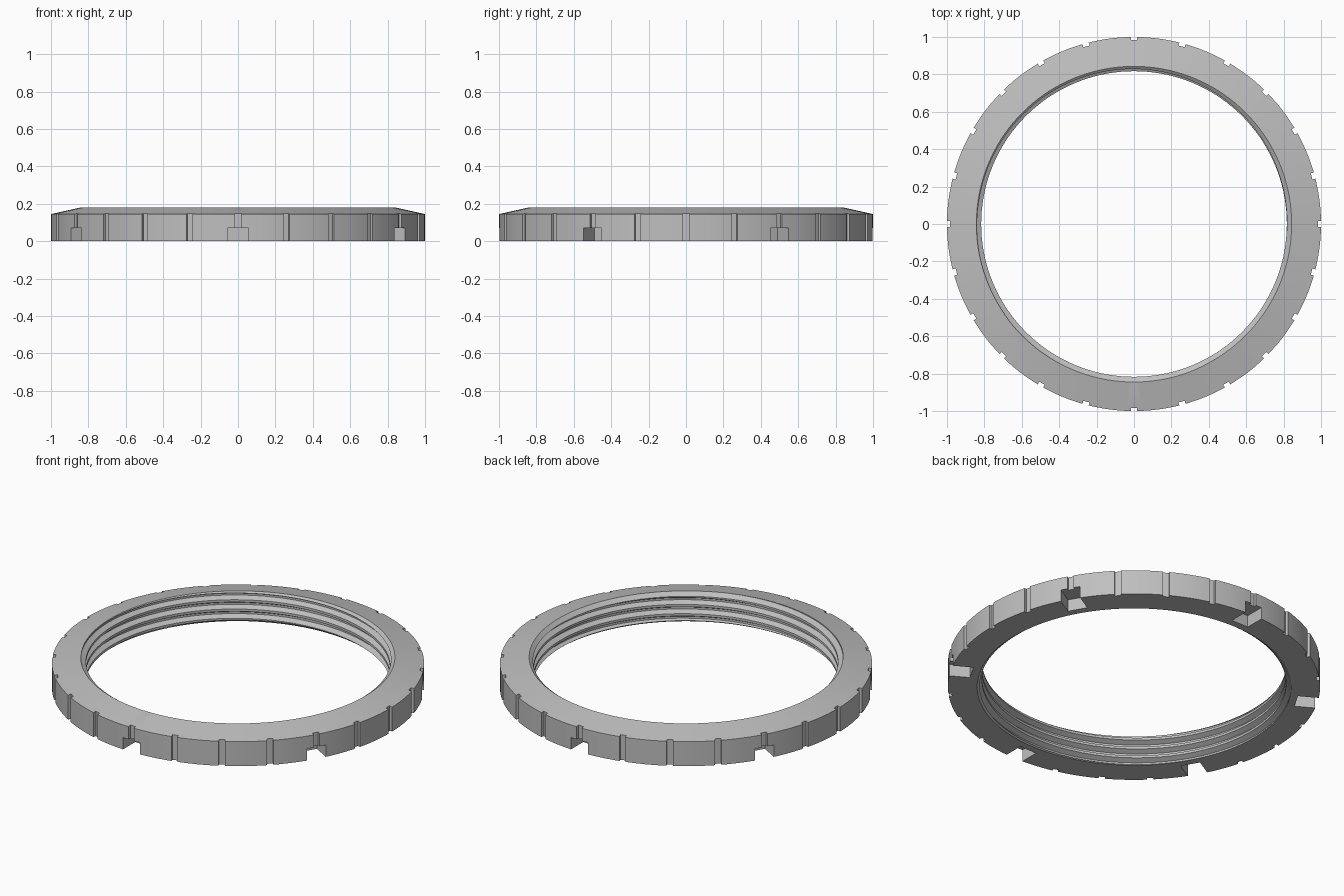
import bpy, bmesh, math
from mathutils import Matrix

if "Cube" in bpy.data.objects:
    bpy.data.objects.remove(bpy.data.objects["Cube"])

SEG = 144            # divisions around the ring
H = 0.18             # ring height
PITCH = 0.055        # thread pitch
ROOT, CREST = 0.845, 0.81

steel = bpy.data.materials.new("steel grey")
steel.diffuse_color = (0.52, 0.52, 0.52, 1)
steel.use_nodes = True
steel.node_tree.nodes["Principled BSDF"].inputs["Base Color"].default_value = steel.diffuse_color


def to_object(name, bm):
    bmesh.ops.recalc_face_normals(bm, faces=bm.faces)
    me = bpy.data.meshes.new(name)
    bm.to_mesh(me)
    bm.free()
    me.materials.append(steel)
    ob = bpy.data.objects.new(name, me)
    bpy.context.collection.objects.link(ob)
    return ob


def point(bm, r, a, z):
    return bm.verts.new((r * math.cos(a), r * math.sin(a), z))


def lathe(name, profile):
    """Closed ring from a closed (radius, height) profile."""
    bm = bmesh.new()
    cols = [[point(bm, r, 2 * math.pi * i / SEG, z) for r, z in profile]
            for i in range(SEG)]
    n = len(profile)
    for i in range(SEG):
        a, b = cols[i], cols[(i + 1) % SEG]
        for j in range(n):
            k = (j + 1) % n
            bm.faces.new((a[j], b[j], b[k], a[k]))
    return to_object(name, bm)


def thread_tap(name, z0, z1):
    """Solid threaded rod, clipped flat at z0 and z1."""
    corners = [(0, CREST), (0.12, CREST), (0.46, ROOT), (0.66, ROOT)]
    bm = bmesh.new()
    cols = []
    for i in range(SEG + 1):
        a = 2 * math.pi * i / SEG
        pts = [(PITCH * (k + f + i / SEG), r)
               for k in range(-4, 8) for f, r in corners]
        col = []
        for j, (z, r) in enumerate(pts):
            zc = min(max(z, z0), z1)
            if zc != z:      # radius where the helix meets the end plane
                for (za, ra), (zb, rb) in zip(pts, pts[1:]):
                    if za <= zc <= zb:
                        r = ra + (rb - ra) * (zc - za) / (zb - za)
                        break
            col.append(point(bm, r, a % (2 * math.pi), zc))
        cols.append(col)
    for a, b in zip(cols, cols[1:]):
        for j in range(len(a) - 1):
            bm.faces.new((a[j], b[j], b[j + 1], a[j + 1]))
    bmesh.ops.remove_doubles(bm, verts=bm.verts, dist=1e-5)
    bmesh.ops.holes_fill(bm, edges=[e for e in bm.edges if e.is_boundary], sides=0)
    return to_object(name, bm)


def radial_blocks(name, count, start, width, r0, z1):
    """Blocks spaced around the rim, from radius r0 outwards."""
    bm = bmesh.new()
    for k in range(count):
        m = (Matrix.Rotation(start + 2 * math.pi * k / count, 4, 'Z')
             @ Matrix.Translation(((r0 + 1.1) / 2, 0, (z1 - 0.05) / 2))
             @ Matrix.Diagonal((1.1 - r0, width, z1 + 0.05, 1)))
        bmesh.ops.create_cube(bm, size=1, matrix=m)
    return to_object(name, bm)


# Ring body: straight rim, conical top, bore chamfered at both ends
ring = lathe("lock_ring", [
    (1, 0), (1, 0.145), (0.843, H), (0.817, H - 0.02),
    (0.817, 0.02), (0.843, 0)])

# Internal thread, grip grooves and spanner slots
cutters = [
    thread_tap("thread_cutter", -0.03, H + 0.03),
    radial_blocks("groove_cutter", 24, 0, 0.034, 0.983, 0.3),
    radial_blocks("slot_cutter", 6, math.radians(30), 0.11, 0.885, 0.07),
]
bpy.context.view_layer.objects.active = ring
ring.select_set(True)
for c in cutters:
    mod = ring.modifiers.new(c.name, 'BOOLEAN')
    mod.operation = 'DIFFERENCE'
    mod.solver = 'EXACT'
    mod.object = c
    bpy.ops.object.modifier_apply(modifier=mod.name)
    bpy.data.objects.remove(c)

bpy.ops.object.select_all(action='DESELECT')
ring.select_set(True)
bpy.ops.object.shade_smooth_by_angle(angle=math.radians(20))
